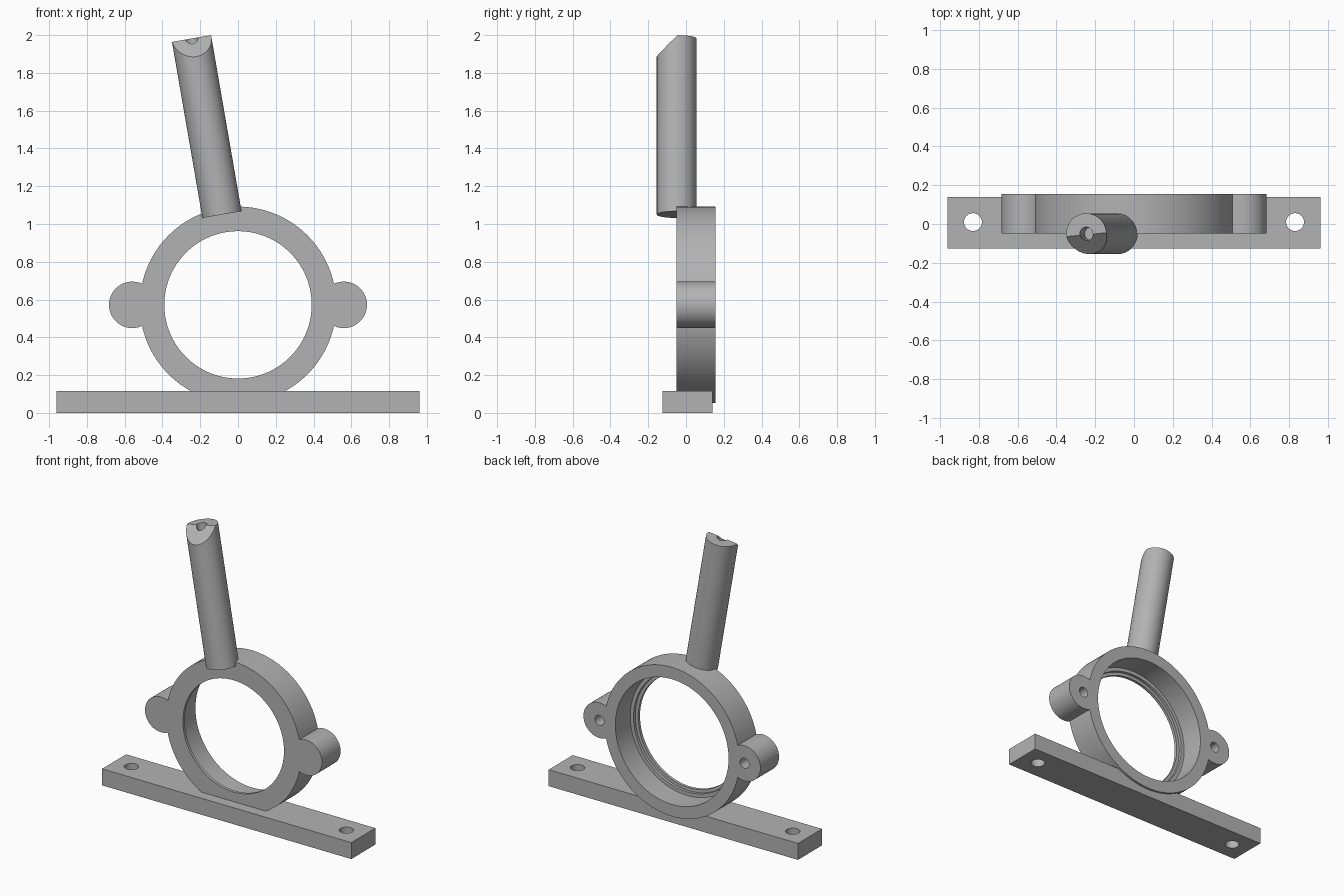
import bpy
from math import radians
from mathutils import Matrix, Vector

cube = bpy.data.objects.get("Cube")
if cube:
    bpy.data.objects.remove(cube, do_unlink=True)

GREY = (0.45, 0.45, 0.45, 1)
mat = bpy.data.materials.new("plain_grey")
mat.use_nodes = True
mat.diffuse_color = GREY
mat.node_tree.nodes["Principled BSDF"].inputs["Base Color"].default_value = GREY


def finish(ob, name):
    ob.name = ob.data.name = name
    ob.data.materials.clear()
    ob.data.materials.append(mat)
    return ob


def box(name, low, high):
    low, high = Vector(low), Vector(high)
    bpy.ops.mesh.primitive_cube_add(size=1)
    ob = bpy.context.object
    ob.data.transform(Matrix.Translation((low + high) / 2) @ Matrix.Diagonal((*(high - low), 1)))
    return finish(ob, name)


def cylinder(name, start, end, radius, sides=64):
    start, end = Vector(start), Vector(end)
    axis = end - start
    bpy.ops.mesh.primitive_cylinder_add(vertices=sides, radius=radius, depth=axis.length)
    ob = bpy.context.object
    turn = axis.to_track_quat('Z', 'Y').to_matrix().to_4x4()
    ob.data.transform(Matrix.Translation((start + end) / 2) @ turn)
    return finish(ob, name)


def combine(target, tool, operation='DIFFERENCE'):
    mod = target.modifiers.new("cut", 'BOOLEAN')
    mod.operation, mod.object, mod.solver = operation, tool, 'EXACT'
    bpy.ops.object.select_all(action='DESELECT')
    target.select_set(True)
    bpy.context.view_layer.objects.active = target
    bpy.ops.object.modifier_apply(modifier=mod.name)
    bpy.data.objects.remove(tool, do_unlink=True)


def smooth(ob):
    bpy.ops.object.select_all(action='DESELECT')
    ob.select_set(True)
    bpy.context.view_layer.objects.active = ob
    bpy.ops.object.shade_smooth_by_angle(angle=radians(30))


# Mounting bar with two screw holes
base = box("base_bar", (-0.962, -0.125, 0), (0.962, 0.14, 0.115))
for side in (-1, 1):
    x = side * 0.83
    combine(base, cylinder("screw_cutter", (x, 0.01, -0.1), (x, 0.01, 0.3), 0.046, 32))
smooth(base)

# Ring with side ears
MID, FRONT, BACK = 0.572, -0.05, 0.155
ring = cylinder("ring_holder", (0, FRONT, MID), (0, BACK, MID), 0.52, 128)
for side in (-1, 1):
    x = side * 0.56
    combine(ring, cylinder("ear", (x, FRONT, MID), (x, BACK, MID), 0.123), 'UNION')

# Stepped bore, widening towards the back
for radius, start in ((0.39, -0.2), (0.412, -0.03), (0.437, -0.01)):
    combine(ring, cylinder("bore_cutter", (0, start, MID), (0, 0.3, MID), radius, 128))

# Blind screw holes in the backs of the ears
for side in (-1, 1):
    x = side * 0.56
    combine(ring, cylinder("ear_hole_cutter", (x, 0.0, MID), (x, 0.3, MID), 0.035, 32))
smooth(ring)

# Leaning rod with an axial hole and a slanted cut on its front
foot, tip = Vector((-0.085, -0.05, 1.05)), Vector((-0.246, -0.05, 1.982))
rod = cylinder("leaning_rod", foot, tip, 0.105)
along = (tip - foot).normalized()
combine(rod, cylinder("rod_hole_cutter", tip - along * 0.15, tip + along * 0.1, 0.034, 32))
right, left, low = Vector((-0.14, -0.045, 2.0)), Vector((-0.35, -0.064, 1.965)), Vector((-0.233, -0.155, 1.885))
normal = (right - left).cross(low - left).normalized()
if normal.z < 0:
    normal.negate()
wedge = box("slant_cutter", (-0.5, -0.5, 0), (0.5, 0.5, 0.5))
wedge.data.transform(Matrix.Translation(low) @ normal.to_track_quat('Z', 'Y').to_matrix().to_4x4())
combine(rod, wedge)
smooth(rod)
